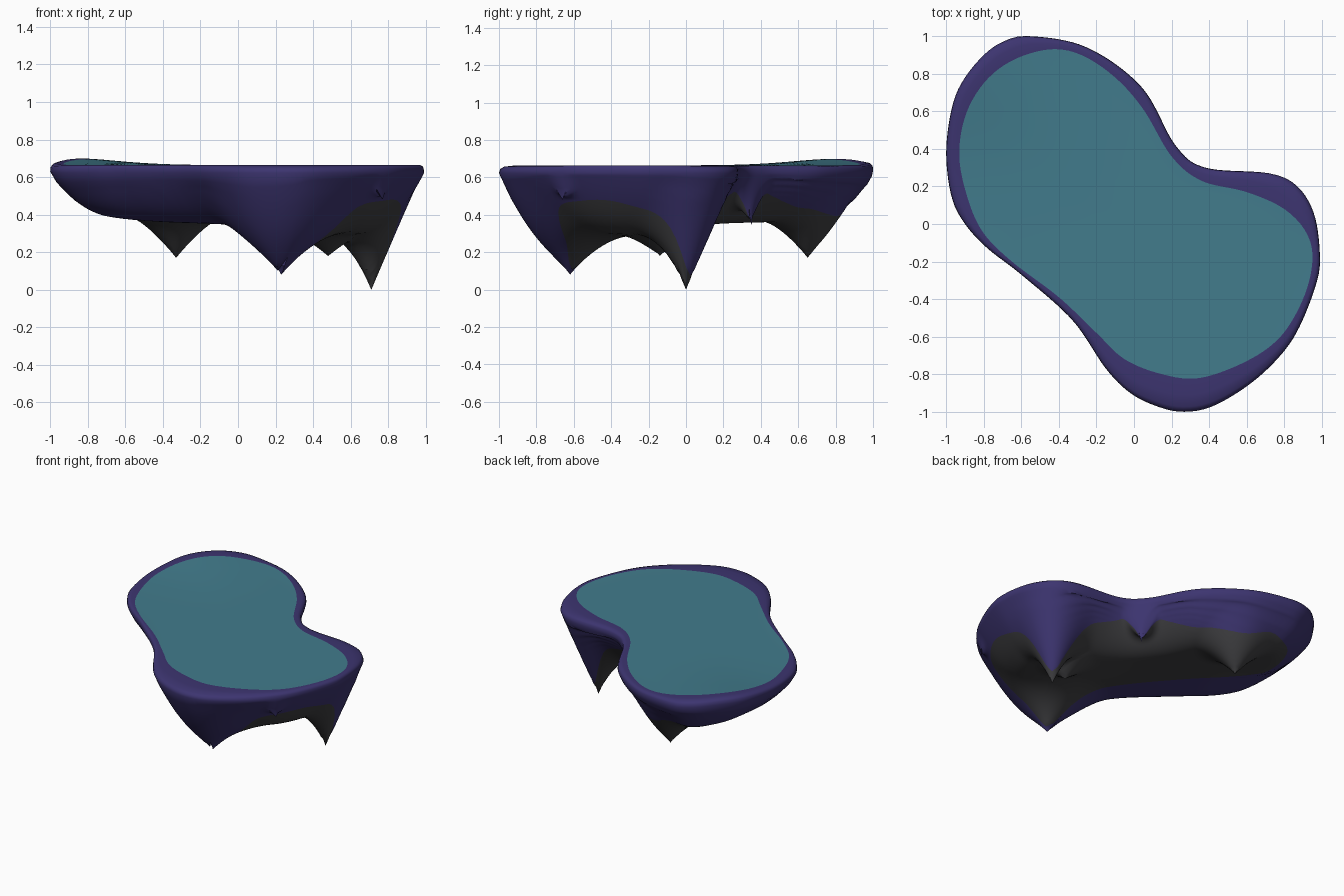
import bpy, bmesh, math
from mathutils import Vector
from mathutils.kdtree import KDTree

if "Cube" in bpy.data.objects:
    bpy.data.objects.remove(bpy.data.objects["Cube"])

N = 192  # points around each ring


def material(name, color):
    m = bpy.data.materials.new(name)
    m.diffuse_color = (*color, 1)
    m.use_nodes = True
    m.node_tree.nodes["Principled BSDF"].inputs["Base Color"].default_value = m.diffuse_color
    return m


def radii(pts):
    """Smooth closed outline -> radius from the origin for N even angles."""
    dense, n = [], len(pts)
    for i in range(n):
        p0, p1, p2, p3 = (Vector(pts[(i + k) % n]) for k in (-1, 0, 1, 2))
        for k in range(12):
            t = k / 12
            p = 0.5 * (2 * p1 + (p2 - p0) * t + (2 * p0 - 5 * p1 + 4 * p2 - p3) * t * t
                       + (3 * p1 - p0 - 3 * p2 + p3) * t ** 3)
            dense.append((math.atan2(p.y, p.x) % math.tau, p.length))
    dense.sort()
    dense = ([(dense[-1][0] - math.tau, dense[-1][1])] + dense
             + [(dense[0][0] + math.tau, dense[0][1])])
    out, j = [], 0
    for i in range(N):
        a = math.tau * i / N
        while dense[j + 1][0] < a:
            j += 1
        (a0, r0), (a1, r1) = dense[j], dense[j + 1]
        out.append(r0 + (r1 - r0) * (a - a0) / max(a1 - a0, 1e-9))
    return out


def polar(i, r):
    a = math.tau * i / N
    return r * math.cos(a), r * math.sin(a)


# Outer rim, top pool edge and edge of the dark underside (x, y)
rim = radii([(-.55, 1), (-.25, .94), (.04, .73), (.22, .42), (.38, .3), (.72, .27), (.87, .2),
             (.96, .05), (.99, -.17), (.97, -.32), (.88, -.55), (.78, -.7), (.62, -.85),
             (.42, -.97), (.26, -1), (.12, -.97), (-.02, -.9), (-.15, -.77), (-.33, -.51),
             (-.6, -.27), (-.78, -.13), (-.9, 0), (-.97, .14), (-1, .36), (-.98, .57),
             (-.93, .73), (-.82, .88), (-.7, .97)])
pool = radii([(-.45, .93), (-.28, .9), (-.1, .78), (.05, .61), (.2, .36), (.36, .23), (.6, .17),
              (.8, .08), (.92, -.05), (.95, -.2), (.9, -.4), (.78, -.6), (.6, -.73), (.35, -.82),
              (.15, -.8), (-.05, -.72), (-.2, -.58), (-.4, -.39), (-.65, -.2), (-.8, -.05),
              (-.88, .12), (-.93, .35), (-.9, .57), (-.8, .75), (-.65, .87)])
dark = radii([(-.5, .86), (-.22, .78), (0, .57), (.18, .385), (.35, .24), (.55, .16), (.71, .04),
              (.85, -.1), (.86, -.35), (.78, -.55), (.63, -.68), (.42, -.64), (.24, -.6),
              (.12, -.4), (-.06, -.16), (-.35, .14), (-.62, .35), (-.75, .5), (-.7, .75)])

# Hanging points: x, y, tip height, reach, sharpness
spikes = [(.23, -.62, .08, .42, 1.9), (.71, 0, .0, .3, 2.2), (-.33, .65, .17, .26, 1.6),
          (.48, -.14, .18, .2, 1.5), (.23, .35, .34, .13, 1.4), (.77, -.66, .48, .09, 1.2)]

# Lookup of the distance to the rim
tree = KDTree(N)
for i, r in enumerate(rim):
    tree.insert((*polar(i, r), 0), i)
tree.balance()


def bump(x, y, cx, cy, w):
    return math.exp(-((x - cx) ** 2 + (y - cy) ** 2) / (w * w))


def top_z(x, y):
    return .663 + .037 * bump(x, y, -.9, .85, .38)


def under_z(x, y):
    """Underside: wall curving in from the rim to a flat floor, with hanging spikes."""
    floor = .355 + .06 * bump(x, y, -.9, .5, .5) - .07 * bump(x, y, .5, -.25, .38)
    edge = tree.find((x, y, 0))[2]
    z = floor + (.62 - floor) * (1 - min(1, edge / .3)) ** 2
    drop = 0
    for sx, sy, tip, reach, p in spikes:
        d = math.hypot(x - sx, y - sy)
        if d < reach:
            drop = max(drop, (z - tip) * (1 - d / reach) ** p)
    return z - drop * min(1, edge / .05)


bm = bmesh.new()


def ring(rs, zf):
    pts = [polar(i, r) for i, r in enumerate(rs)]
    return [bm.verts.new((x, y, zf(x, y))) for x, y in pts]


def mix(a, b, t):
    return [p + (q - p) * t for p, q in zip(a, b)]


def bridge(a, b, mat):
    for i in range(N):
        j = (i + 1) % N
        bm.faces.new((a[i], a[j], b[j], b[i])).material_index = mat


def cap(loop, z, mat):
    c = bm.verts.new((0, 0, z))
    for i in range(N):
        bm.faces.new((loop[i], loop[(i + 1) % N], c)).material_index = mat


# Top surface
prev = first = ring(pool, top_z)
for s in (.85, .65, .45, .25, .1):
    cur = ring([r * s for r in pool], top_z)
    bridge(prev, cur, 0)
    prev = cur
cap(prev, top_z(0, 0), 0)

# Rounded rim
prev = first
for t, dz in ((.5, .001), (.85, -.006), (.96, -.018), (1, -.04)):
    cur = ring(mix(pool, rim, t), lambda x, y: top_z(x, y) + dz)
    bridge(prev, cur, 1)
    prev = cur

# Outer walls down to the dark edge
low = []
for k in range(1, 21):
    cur = ring(mix(rim, dark, k / 20), under_z)
    bridge(prev, cur, 1)
    low += cur
    prev = cur

# Dark underside
for k in range(1, 30):
    cur = ring([r * (1 - k / 30) for r in dark], under_z)
    bridge(prev, cur, 2)
    low += cur
    prev = cur
cap(prev, under_z(0, 0), 2)

# Sharp spike tips
for sx, sy, tip, _, _ in spikes:
    v = min(low, key=lambda q: (q.co.x - sx) ** 2 + (q.co.y - sy) ** 2)
    v.co = (sx, sy, tip)

bmesh.ops.recalc_face_normals(bm, faces=bm.faces)
mesh = bpy.data.meshes.new("island")
bm.to_mesh(mesh)
bm.free()
for m in (material("teal top", (.054, .2, .263)), material("purple rock", (.046, .035, .162)),
          material("dark underside", (.05, .05, .054))):
    mesh.materials.append(m)
island = bpy.data.objects.new("island", mesh)
bpy.context.collection.objects.link(island)
bpy.context.view_layer.objects.active = island
island.select_set(True)
bpy.ops.object.shade_smooth_by_angle(angle=math.radians(50))
